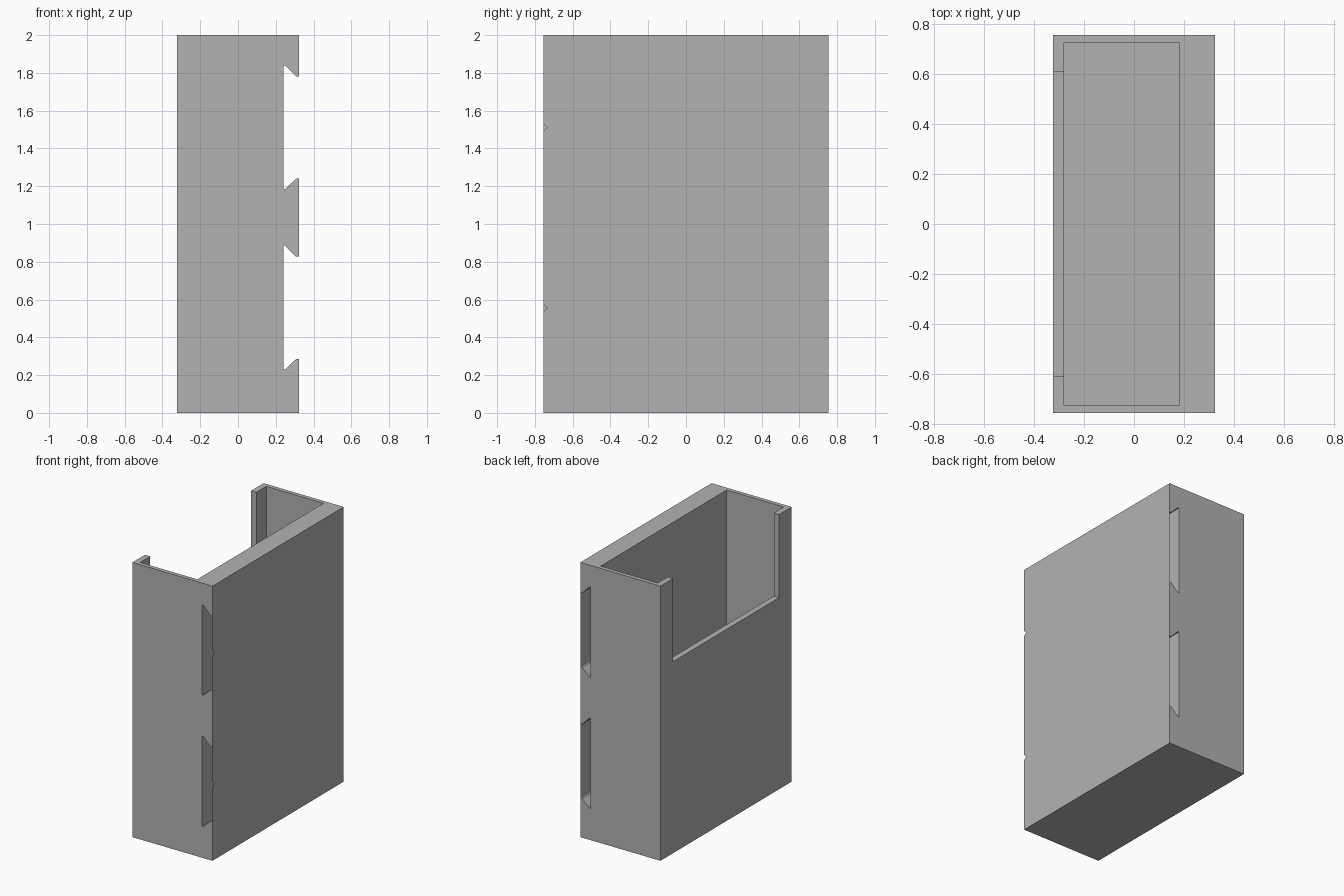
import bpy, bmesh

if "Cube" in bpy.data.objects:
    bpy.data.objects.remove(bpy.data.objects["Cube"])

HX, HY, H = 0.323, 0.755, 2.0       # half width, half depth, height
SLOTS = (0.0, 0.955)                # height offsets of the two dovetail slots

grey = bpy.data.materials.new("mid grey")
grey.diffuse_color = (0.448, 0.448, 0.448, 1)
grey.use_nodes = True
grey.node_tree.nodes["Principled BSDF"].inputs["Base Color"].default_value = grey.diffuse_color


def to_object(name, bm):
    mesh = bpy.data.meshes.new(name)
    bm.to_mesh(mesh)
    bm.free()
    mesh.materials.append(grey)
    obj = bpy.data.objects.new(name, mesh)
    bpy.context.collection.objects.link(obj)
    return obj


def extrude_profile(name, points, y0, y1):
    """Extrude an x/z outline along y."""
    bm = bmesh.new()
    face = bm.faces.new([bm.verts.new((x, y0, z)) for x, z in points])
    ext = bmesh.ops.extrude_face_region(bm, geom=[face])
    verts = [g for g in ext["geom"] if isinstance(g, bmesh.types.BMVert)]
    bmesh.ops.translate(bm, verts=verts, vec=(0, y1 - y0, 0))
    bmesh.ops.recalc_face_normals(bm, faces=bm.faces)
    return to_object(name, bm)


def box(name, x0, x1, y0, y1, z0, z1):
    return extrude_profile(name, [(x0, z0), (x1, z0), (x1, z1), (x0, z1)], y0, y1)


def cut(target, cutter):
    mod = target.modifiers.new("cut", 'BOOLEAN')
    mod.operation, mod.solver, mod.object = 'DIFFERENCE', 'EXACT', cutter
    bpy.context.view_layer.objects.active = target
    bpy.ops.object.modifier_apply(modifier=mod.name)
    bpy.data.objects.remove(cutter)


# Case outline with two dovetail slots along the mounting side
slot = [(HX, 0.285), (0.307, 0.285), (0.25, 0.23), (0.24, 0.23),
        (0.24, 0.885), (0.25, 0.885), (0.307, 0.827), (HX, 0.827)]
outline = [(-HX, 0), (HX, 0)]
for dz in SLOTS:
    outline += [(x, z + dz) for x, z in slot]
outline += [(HX, H), (-HX, H)]
case = extrude_profile("case", outline, -HY, HY)

# Hollow interior, open at the top, and the access window in the thin wall
cut(case, box("cavity_cutter", -0.28, 0.18, -0.725, 0.725, 0.03, 2.1))
cut(case, box("window_cutter", -0.4, -0.2, -0.61, 0.61, 1.395, 2.1))

# Paper-thin skins closing the slots, each with a tiny nick at the front edge
for i, dz in enumerate(SLOTS):
    bm = bmesh.new()
    pts = [(-HY, 0.285), (HY, 0.285), (HY, 0.827), (-HY, 0.827),
           (-HY, 0.576), (-HY + 0.02, 0.556), (-HY, 0.536)]
    bm.faces.new([bm.verts.new((HX, y, z + dz)) for y, z in pts])
    to_object(f"slot_skin_{i + 1}", bm)
